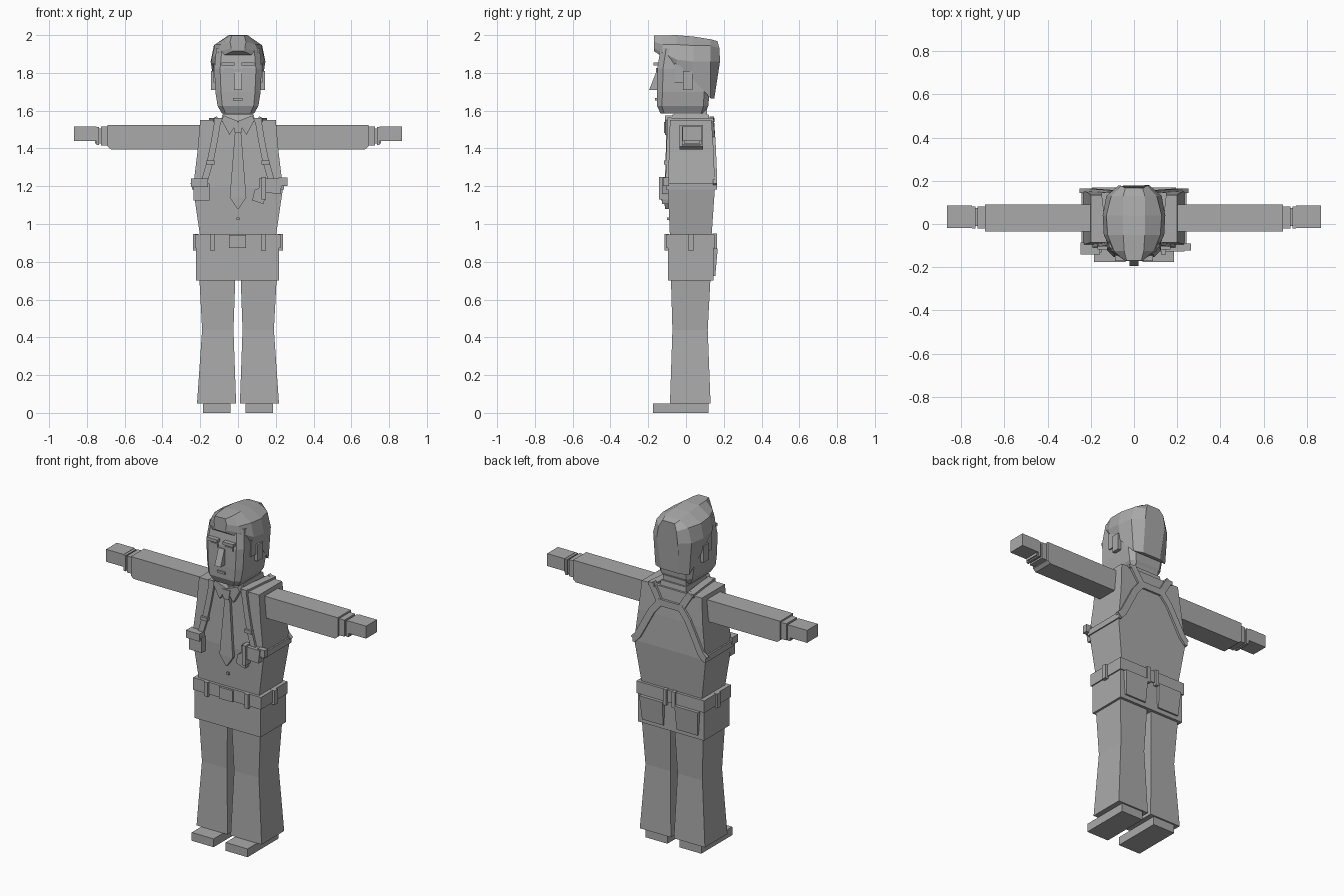
import bpy, bmesh
from mathutils import Vector

grey = bpy.data.materials.new("plain_grey")
grey.diffuse_color = (0.4, 0.4, 0.4, 1)


def build(name, verts, faces):
    bm = bmesh.new()
    vs = [bm.verts.new(v) for v in verts]
    for f in faces:
        bm.faces.new([vs[i] for i in f])
    bmesh.ops.recalc_face_normals(bm, faces=bm.faces)
    me = bpy.data.meshes.new(name)
    bm.to_mesh(me)
    bm.free()
    me.materials.append(grey)
    ob = bpy.data.objects.new(name, me)
    bpy.context.collection.objects.link(ob)
    return ob


def loft(name, rings):
    """Skin a list of equal-length rings and cap both ends."""
    n = len(rings[0])
    verts = [p for r in rings for p in r]
    faces = [list(range(n)), list(range(len(verts) - n, len(verts)))]
    for k in range(len(rings) - 1):
        for i in range(n):
            j = (i + 1) % n
            faces.append([k * n + i, k * n + j, (k + 1) * n + j, (k + 1) * n + i])
    return build(name, verts, faces)


def box(name, x0, x1, y0, y1, z0, z1):
    return loft(name, [[(x0, y0, z), (x1, y0, z), (x1, y1, z), (x0, y1, z)] for z in (z0, z1)])


def column(name, levels, s=1):
    """Rectangular column through levels of (z, x0, x1, y0, y1)."""
    return loft(name, [[(s * a, c, z), (s * b, c, z), (s * b, d, z), (s * a, d, z)]
                       for z, a, b, c, d in levels])


def plate(name, outline, y0, y1):
    """Outline in x and z, extruded along y."""
    return loft(name, [[(x, y, z) for x, z in outline] for y in (y0, y1)])


def strap(name, pts, width, normal, thick):
    """Flat band following a path, raised along its normal."""
    pts = [Vector(p) for p in pts]
    nrm = Vector(normal)
    rings = []
    for i, p in enumerate(pts):
        t = pts[min(i + 1, len(pts) - 1)] - pts[max(i - 1, 0)]
        side = t.cross(nrm).normalized() * width / 2
        low, top = nrm * -0.01, nrm * thick
        rings.append([p - side + low, p + side + low, p + side + top, p - side + top])
    return loft(name, rings)


def mirrored_box(name, x0, x1, *rest):
    box("right_" + name, x0, x1, *rest)
    box("left_" + name, -x1, -x0, *rest)


# Shoes, legs and arms
for s, tag in ((1, "right_"), (-1, "left_")):
    column(tag + "shoe", [(0, .04, .186, -.175, .12), (.05, .04, .186, -.175, .12)], s)
    column(tag + "leg", [(.05, .01, .217, -.085, .13), (.44, .024, .19, -.072, .115),
                         (.72, .014, .205, -.08, .13)], s)
    loft(tag + "sleeve", [[(s * x, -.035, z), (s * x, .09, z), (s * x, .09, 1.525), (s * x, -.035, 1.525)]
                          for x, z in ((.18, 1.395), (.672, 1.395), (.69, 1.41))])
mirrored_box("cuff", .68, .725, -.022, .08, 1.415, 1.515)
mirrored_box("wrist", .72, .758, -.01, .073, 1.425, 1.505)
mirrored_box("wrist_band", .735, .75, -.02, .082, 1.418, 1.513)
mirrored_box("hand", .75, .867, -.018, .085, 1.44, 1.515)

# Hips, belt and pockets
box("hips", -.222, .217, -.095, .145, .70, .93)
box("belt", -.228, .224, -.102, .152, .872, .945)
box("buckle", -.047, .043, -.115, -.09, .873, .942)
mirrored_box("front_belt_loop", .123, .148, -.114, -.09, .86, .946)
mirrored_box("side_belt_loop", .21, .238, .01, .04, .86, .946)
mirrored_box("back_belt_loop", .018, .04, .14, .164, .855, .95)
for s, tag in ((1, "right_"), (-1, "left_")):
    column(tag + "back_pocket", [(.725, .045, .185, .13, .155), (.87, .04, .195, .13, .168)], s)

# Torso
column("torso", [(.93, -.2, .2, -.085, .135), (1.19, -.238, .238, -.096, .153),
                 (1.38, -.215, .215, -.09, .147), (1.55, -.2, .2, -.085, .135)])

# Neck and shirt collar
box("neck", -.078, .078, -.06, .11, 1.53, 1.61)
column("collar_band", [(1.54, -.09, .09, -.085, .125), (1.58, -.083, .083, -.07, .12)])
for s, tag in ((1, "right_"), (-1, "left_")):
    plate(tag + "collar_wing", [(0, 1.545), (s * .045, 1.472), (s * .088, 1.55), (s * .075, 1.575)],
          -.112, -.07)

# Tie
plate("tie_knot", [(-.028, 1.54), (.028, 1.54), (.018, 1.482), (-.018, 1.482)], -.116, -.08)
loft("tie", [[(-w, -.085, z), (w, -.085, z), (w, y, z), (-w, y, z)]
             for z, w, y in ((1.49, .016, -.104), (1.14, .044, -.114), (1.08, .003, -.112))])
mirrored_box("shirt_button", 0, .007, -.101, -.08, 1.02, 1.035)

# Shoulder harness
for s, tag in ((1, "right_"), (-1, "left_")):
    strap(tag + "front_strap", [(s * .105, -.087, 1.56), (s * .125, -.09, 1.44),
                                (s * .145, -.093, 1.34), (s * .185, -.097, 1.2)], .034, (0, -1, 0), .012)
    strap(tag + "shoulder_strap", [(s * .105, -.097, 1.55), (s * .115, .02, 1.55), (s * .13, .147, 1.55)],
          .045, (0, 0, 1), .012)
    strap(tag + "upper_back_strap", [(s * .13, .135, 1.56), (s * .07, .142, 1.46)], .04, (0, 1, 0), .012)
    strap(tag + "lower_back_strap", [(s * .07, .142, 1.46), (s * .12, .146, 1.40), (s * .21, .153, 1.23),
                                     (s * .238, .153, 1.2)], .04, (0, 1, 0), .012)
    strap(tag + "side_strap", [(s * .236, -.105, 1.2), (s * .236, .163, 1.2)], .035, (s, 0, 0), .008)
strap("back_bridge", [(-.085, .142, 1.46), (.085, .142, 1.46)], .04, (0, 1, 0), .012)
mirrored_box("strap_buckle", .125, .168, -.117, -.085, 1.315, 1.335)

# Pouch on one side, holster with grip on the other
box("pouch", -.235, -.15, -.132, -.085, 1.125, 1.215)
box("pouch_flap", -.248, -.158, -.142, -.085, 1.195, 1.24)
plate("holster", [(.075, 1.125), (.135, 1.105), (.15, 1.165), (.225, 1.16), (.235, 1.24),
                  (.11, 1.24), (.11, 1.19), (.088, 1.18)], -.128, -.085)
box("holster_grip", .215, .263, -.122, -.09, 1.2, 1.245)
box("holster_strap", .125, .148, -.142, -.085, 1.13, 1.25)


# Head with bevelled corners
def head_ring(z, w, y0, y1, c):
    half = [(w - c, y0), (w, y0 + c), (w, y1 - c), (w - c, y1)]
    return [(x, y, z) for x, y in half] + [(-x, y, z) for x, y in reversed(half)]


loft("head", [head_ring(1.585, .085, -.135, .10, .02), head_ring(1.625, .108, -.153, .118, .025),
              head_ring(1.70, .12, -.154, .125, .03), head_ring(1.82, .125, -.152, .13, .03),
              head_ring(1.93, .115, -.135, .12, .03)])

# Hair, sections from quiff to nape: y, then (x, z) pairs from hairline to crown
hair = [(-.17, (.028, 1.915), (.036, 1.93), (.042, 1.965), (.034, 1.997)),
        (-.125, (.095, 1.885), (.105, 1.91), (.092, 1.95), (.045, 1.998)),
        (-.05, (.125, 1.83), (.14, 1.87), (.122, 1.95), (.05, 2.0)),
        (.04, (.13, 1.765), (.145, 1.86), (.128, 1.945), (.052, 1.992)),
        (.13, (.113, 1.665), (.128, 1.86), (.105, 1.945), (.05, 1.978)),
        (.18, (.06, 1.665), (.07, 1.86), (.06, 1.93), (.04, 1.968))]
rings = []
for y, *half in hair:
    lean = [.03, 0, 0.003, .014] if y > .15 else [0] * 4
    right = [(x, y - d, z) for (x, z), d in zip(half, lean)]
    rings.append(right + [(-x, yy, z) for x, yy, z in reversed(right)])
loft("hair", rings)
mirrored_box("sideburn", .10, .13, -.06, -.015, 1.75, 1.85)

# Ears and facial features
mirrored_box("ear", .11, .142, -.015, .035, 1.71, 1.81)
loft("nose", [[(-.022, -.14, z), (.022, -.14, z), (.02, y, z), (-.02, y, z)]
              for z, y in ((1.71, -.195), (1.805, -.158))])
mirrored_box("eyebrow", .018, .088, -.172, -.13, 1.838, 1.856)
mirrored_box("eye", .025, .075, -.158, -.13, 1.805, 1.825)
box("mouth", -.026, .024, -.163, -.13, 1.655, 1.668)
